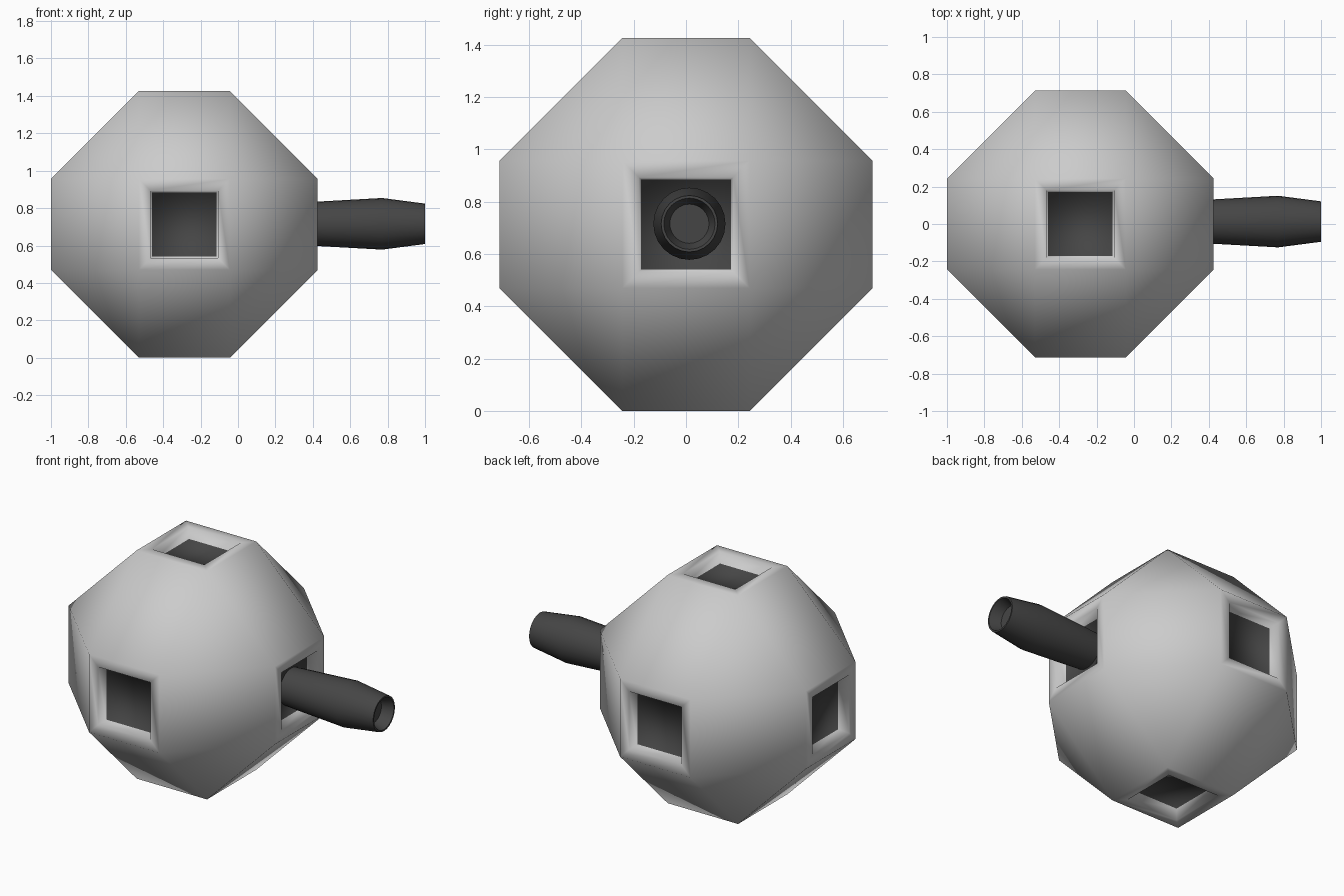
import bpy, bmesh, math
from itertools import product
from mathutils import Matrix, Vector

cube = bpy.data.objects.get("Cube")
if cube:
    bpy.data.objects.remove(cube)

HALF, FACE = 0.713, 0.243          # ball half-width, half-width of its square faces
CENTRE = Vector((-0.287, 0, HALF))


def material(name, value):
    m = bpy.data.materials.new(name)
    colour = (value, value, value, 1)
    m.use_nodes = True
    m.diffuse_color = colour
    m.node_tree.nodes["Principled BSDF"].inputs["Base Color"].default_value = colour
    return m


light_grey = material("light_grey", 0.6)
dark_grey = material("dark_grey", 0.06)


def finish(bm, name, materials):
    mesh = bpy.data.meshes.new(name)
    bm.to_mesh(mesh)
    bm.free()
    for m in materials:
        mesh.materials.append(m)
    obj = bpy.data.objects.new(name, mesh)
    bpy.context.collection.objects.link(obj)
    return obj


# Ball: cube with cut edges and corners, smooth all over
bm = bmesh.new()
for axis in range(3):
    for signs in product((-1, 1), repeat=3):
        p = [s * FACE for s in signs]
        p[axis] = signs[axis] * HALF
        bm.verts.new(p)
bmesh.ops.convex_hull(bm, input=bm.verts[:])
bmesh.ops.dissolve_limit(bm, angle_limit=0.02, verts=bm.verts[:], edges=bm.edges[:])
bmesh.ops.recalc_face_normals(bm, faces=bm.faces[:])

# Sunken square socket in each main face, with a dark floor
sockets = [f for f in bm.faces if max(abs(c) for c in f.normal) > 0.99]
for f in sockets:
    normal = f.normal.copy()
    bmesh.ops.inset_region(bm, faces=[f], thickness=FACE - 0.155)
    bmesh.ops.inset_region(bm, faces=[f], thickness=0.013)
    bmesh.ops.translate(bm, verts=f.verts[:], vec=normal * -0.068)
    f.material_index = 1
for f in bm.faces:
    f.smooth = True
bmesh.ops.translate(bm, verts=bm.verts[:], vec=CENTRE)
finish(bm, "ball", [light_grey, dark_grey])

# Handle: turned profile (x, radius) with a hollow end
profile = [(0.34, 0.113), (0.43, 0.119), (0.77, 0.138), (1.0, 0.108),
           (1.0, 0.098), (0.93, 0.075), (0.93, 0)]
bm = bmesh.new()
verts = [bm.verts.new((x, 0, r)) for x, r in profile]
edges = [bm.edges.new(pair) for pair in zip(verts, verts[1:])]
bmesh.ops.spin(bm, geom=verts + edges, cent=(0, 0, 0), axis=(1, 0, 0),
               angle=math.tau, steps=24, use_duplicate=False)
bmesh.ops.remove_doubles(bm, verts=bm.verts[:], dist=0.0005)
bmesh.ops.recalc_face_normals(bm, faces=bm.faces[:])
outer = min(bm.faces, key=lambda f: f.calc_center_median().x)
c = outer.calc_center_median()
if outer.normal.dot(Vector((0, c.y, c.z))) < 0:
    bmesh.ops.reverse_faces(bm, faces=bm.faces[:])
bmesh.ops.transform(bm, matrix=Matrix.Translation((0, 0.013, HALF + 0.003)), verts=bm.verts[:])
handle = finish(bm, "handle", [dark_grey])
bpy.ops.object.select_all(action='DESELECT')
handle.select_set(True)
bpy.context.view_layer.objects.active = handle
bpy.ops.object.shade_smooth_by_angle(angle=math.radians(40))
